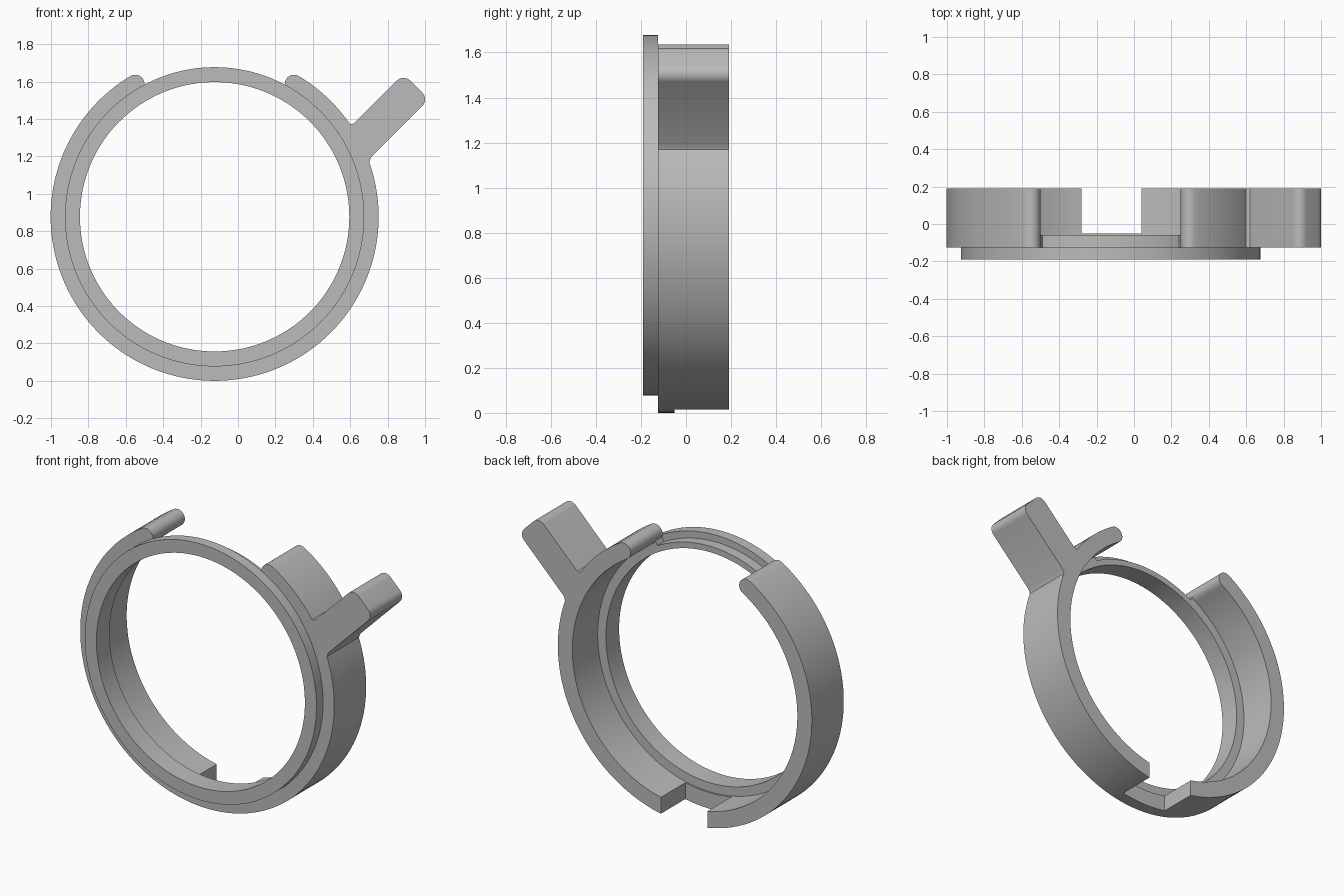
import bpy, bmesh, math
from mathutils import Vector

cube = bpy.data.objects.get("Cube")
if cube:
    bpy.data.objects.remove(cube, do_unlink=True)

CX, CZ = -0.125, 0.877          # ring centre
OUTER, INNER = 0.877, 0.777     # clamp band radii
LIP, BORE = 0.80, 0.72          # front lip radii
RIB = 0.757                     # rib behind the lip
FRONT, MID, STEP, BACK = -0.19, -0.125, -0.06, 0.19
TIP = 59.1                      # angle of the band's rounded ends

grey = bpy.data.materials.new("plain grey")
grey.use_nodes = True
colour = (0.5, 0.5, 0.5, 1)
grey.diffuse_color = colour
grey.node_tree.nodes["Principled BSDF"].inputs["Base Color"].default_value = colour


def arc(x, z, r, start, end, n):
    angles = [math.radians(start + (end - start) * i / n) for i in range(n + 1)]
    return [(x + r * math.cos(a), z + r * math.sin(a)) for a in angles]


def finish(name, bm):
    bmesh.ops.recalc_face_normals(bm, faces=bm.faces)
    mesh = bpy.data.meshes.new(name)
    bm.to_mesh(mesh)
    bm.free()
    obj = bpy.data.objects.new(name, mesh)
    bpy.context.collection.objects.link(obj)
    mesh.materials.append(grey)
    return obj


def smooth(obj):
    bpy.ops.object.select_all(action='DESELECT')
    obj.select_set(True)
    bpy.context.view_layer.objects.active = obj
    bpy.ops.object.shade_smooth_by_angle(angle=math.radians(30))


def extrude(name, outline, y0, y1):
    """Solid from an x-z outline, running from y0 to y1."""
    bm = bmesh.new()
    face = bm.faces.new([bm.verts.new((x, y0, z)) for x, z in outline])
    new = bmesh.ops.extrude_face_region(bm, geom=[face])["geom"]
    verts = [v for v in new if isinstance(v, bmesh.types.BMVert)]
    bmesh.ops.translate(bm, verts=verts, vec=Vector((0, y1 - y0, 0)))
    return finish(name, bm)


def lathe(name, section):
    """Closed (radius, y) section turned about the ring axis."""
    bm = bmesh.new()
    n = 160
    rings = [[bm.verts.new((x, y, z)) for x, z in arc(CX, CZ, r, 0, 360, n)[:-1]]
             for r, y in section]
    for k, ring in enumerate(rings):
        nxt = rings[(k + 1) % len(rings)]
        for i in range(n):
            j = (i + 1) % n
            bm.faces.new((ring[i], ring[j], nxt[j], nxt[i]))
    return finish(name, bm)


# Front ring: wide lip with a narrower rib behind it
smooth(lathe("front_ring", [(BORE, FRONT), (LIP, FRONT), (LIP, MID),
                            (RIB, MID), (RIB, STEP), (BORE, STEP)]))

# Open clamp band with rounded ends and the angled handle in one outline
mid_r, cap = (OUTER + INNER) / 2, (OUTER - INNER) / 2


def tip_cap(angle, start):
    a = math.radians(angle)
    return arc(CX + mid_r * math.cos(a), CZ + mid_r * math.sin(a), cap,
               start, start - 180, 14)[1:-1]


far = -180 - TIP
outline = arc(CX, CZ, OUTER, TIP, 34.4, 14)
outline += [(0.619, 1.375)]
outline += arc(0.885, 1.57, 0.05, 135, 45, 8)
outline += arc(0.95, 1.505, 0.05, 45, -45, 8)
outline += [(0.712, 1.196)]
outline += arc(CX, CZ, OUTER, 19.5, far, 120)
outline += tip_cap(far, far + 360)
outline += arc(CX, CZ, INNER, far, TIP, 130)
outline += tip_cap(TIP, TIP + 180)
band = extrude("clamp_band", outline, MID, BACK)

# Bottom notch, open to the back
cutter = extrude("notch_cutter", [(-0.28, -0.1), (0.04, -0.1), (0.04, 0.3), (-0.28, 0.3)],
                 -0.05, 0.3)
cutter.hide_render = True
mod = band.modifiers.new("notch", 'BOOLEAN')
mod.operation = 'DIFFERENCE'
mod.solver = 'EXACT'
mod.object = cutter
bpy.context.view_layer.objects.active = band
bpy.ops.object.modifier_apply(modifier=mod.name)
bpy.data.objects.remove(cutter, do_unlink=True)
smooth(band)

# Inner shoulder joining the band to the ring, ending at the top gap
end = 61.2
shoulder = arc(CX, CZ, 0.79, end, -180 - end, 130)
shoulder += arc(CX, CZ, 0.75, -180 - end, end, 130)
smooth(extrude("inner_shoulder", shoulder, MID - 0.005, STEP))
